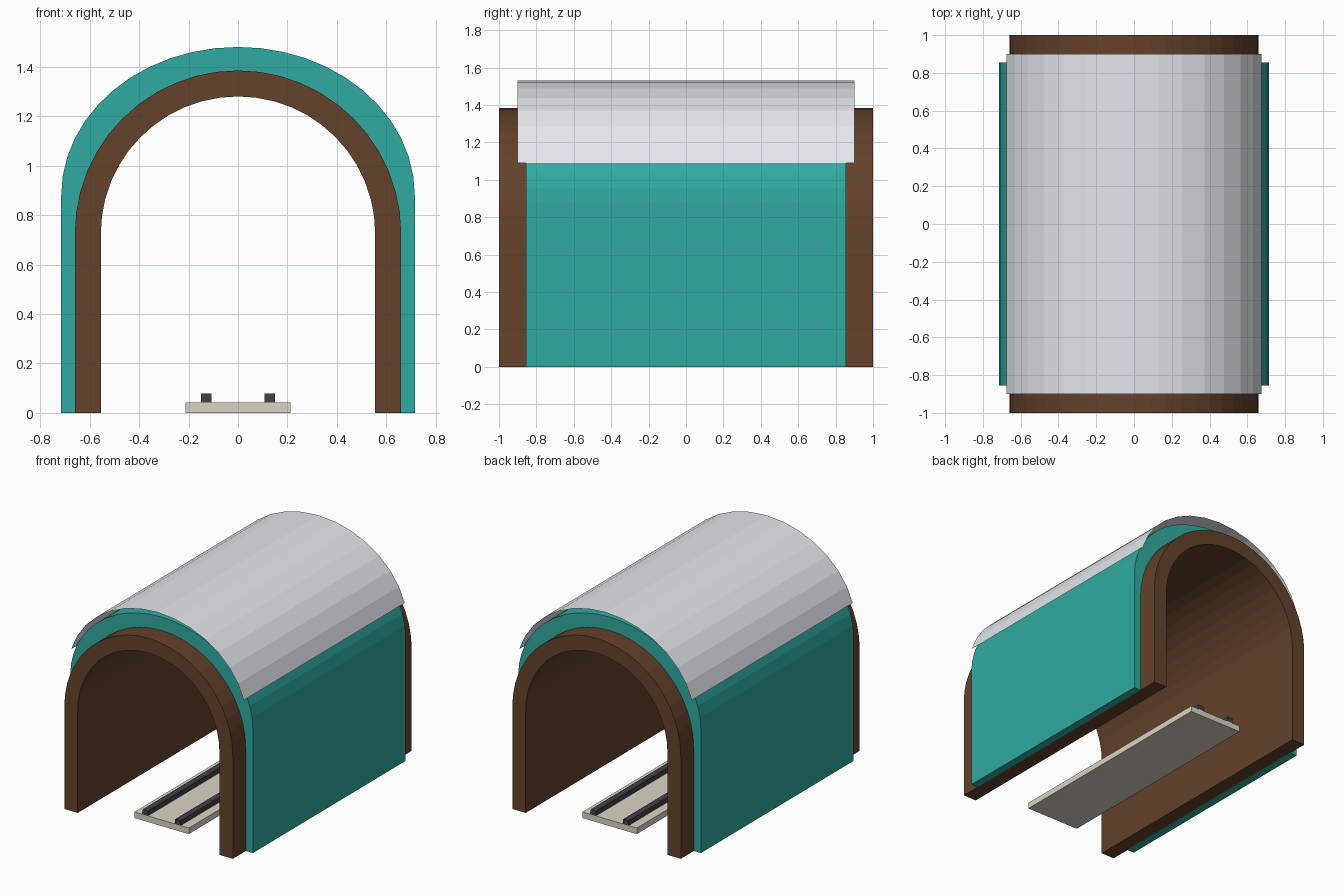
import bpy, bmesh
from math import sin, cos, pi, radians

if "Cube" in bpy.data.objects:
    bpy.data.objects.remove(bpy.data.objects["Cube"])


def material(name, rgb):
    m = bpy.data.materials.new(name)
    m.diffuse_color = (*rgb, 1)
    m.use_nodes = True
    m.node_tree.nodes["Principled BSDF"].inputs["Base Color"].default_value = m.diffuse_color
    return m


def finish(bm, name, mat, solid=True):
    if solid:
        bmesh.ops.recalc_face_normals(bm, faces=bm.faces[:])
    mesh = bpy.data.meshes.new(name)
    bm.to_mesh(mesh)
    bm.free()
    ob = bpy.data.objects.new(name, mesh)
    bpy.context.collection.objects.link(ob)
    mesh.materials.append(mat)
    return ob


def arc(a, b, cz, start, end, n):
    """Elliptical arc in xz, from the right side over the top to the left."""
    angles = [radians(start + (end - start) * i / n) for i in range(n + 1)]
    return [(a * cos(t), cz + b * sin(t)) for t in angles]


def arch_line(a, b, cz, n=24):
    return [(a, 0)] + arc(a, b, cz, 0, 180, n) + [(-a, 0)]


def arch(name, outer, inner, half_len, mat):
    """Solid horseshoe between two arch lines, extruded along y."""
    bm = bmesh.new()
    rings = [[[bm.verts.new((x, y, z)) for x, z in line] for line in (outer, inner)]
             for y in (-half_len, half_len)]
    (fo, fi), (bo, bi) = rings
    for i in range(len(outer) - 1):
        j = i + 1
        for p, q in ((fo, fi), (bo, bi), (fo, bo), (fi, bi)):
            bm.faces.new((p[i], p[j], q[j], q[i]))
    for k in (0, -1):
        bm.faces.new((fo[k], fi[k], bi[k], bo[k]))
    return finish(bm, name, mat)


def box(name, x0, x1, half_len, z0, z1, mat):
    bm = bmesh.new()
    bmesh.ops.create_cube(bm, size=1)
    for v in bm.verts:
        v.co = ((x0 + x1) / 2 + v.co.x * (x1 - x0),
                v.co.y * 2 * half_len,
                (z0 + z1) / 2 + v.co.z * (z1 - z0))
    return finish(bm, name, mat)


brown = material("brown", (0.125, 0.054, 0.024))
teal = material("teal", (0.03, 0.41, 0.355))
pale = material("pale_grey", (0.78, 0.8, 0.84))
cream = material("cream", (0.70, 0.66, 0.56))
dark = material("dark_grey", (0.055, 0.055, 0.065))

# Inner tunnel lining
arch("tunnel_lining", arch_line(0.66, 0.66, 0.725), arch_line(0.555, 0.555, 0.725), 1.0, brown)

# Outer shell wrapped round the lining
arch("outer_shell", arch_line(0.715, 0.60, 0.88), arch_line(0.656, 0.656, 0.725), 0.855, teal)

# Roof: single open sheet hovering over the shell
bm = bmesh.new()
line = arc(0.70, 0.594, 0.936, 15, 165, 14)
front = [bm.verts.new((x, -0.9, z)) for x, z in line]
back = [bm.verts.new((x, 0.9, z)) for x, z in line]
for i in range(len(line) - 1):
    bm.faces.new((front[i], back[i], back[i + 1], front[i + 1]))
bm.normal_update()
if sum(f.normal.z for f in bm.faces) < 0:
    bmesh.ops.reverse_faces(bm, faces=bm.faces[:])
finish(bm, "roof_sheet", pale, solid=False)

# Track bed and rails
box("track_bed", -0.213, 0.213, 0.855, 0, 0.043, cream)
for side, s in (("left", -1), ("right", 1)):
    c = s * 0.128
    box(side + "_rail", c - 0.021, c + 0.021, 0.855, 0.043, 0.078, dark)
